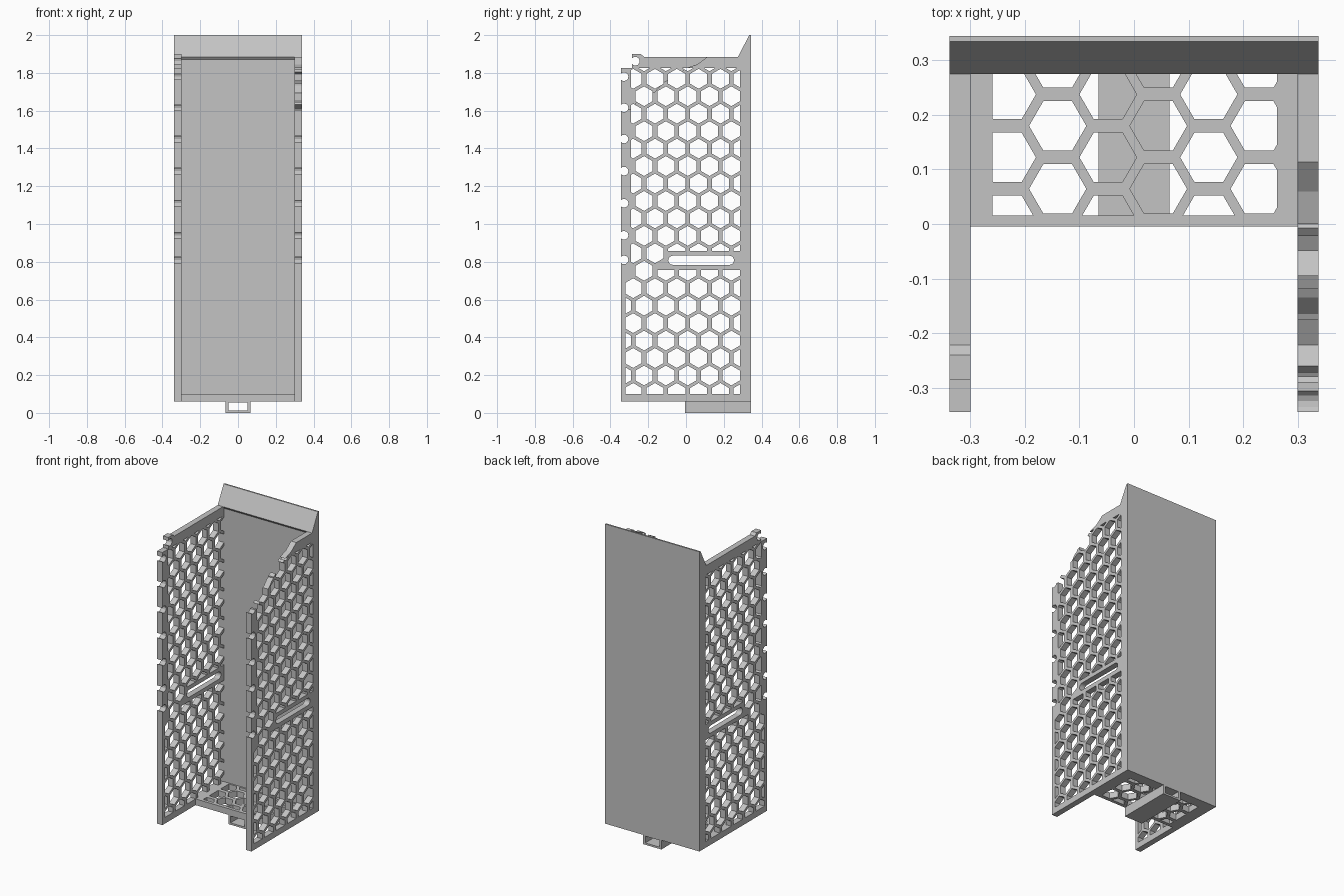
import bpy, bmesh, math
from mathutils import Matrix, Vector

old = bpy.data.objects.get("Cube")
if old:
    bpy.data.objects.remove(old, do_unlink=True)

grey = bpy.data.materials.new("plain grey")
grey.use_nodes = True
COLOUR = (0.55, 0.55, 0.55, 1)
grey.diffuse_color = COLOUR
grey.node_tree.nodes["Principled BSDF"].inputs["Base Color"].default_value = COLOUR

# local x, y, z become world y, z, x
SIDEWAYS = Matrix(((0, 0, 1), (1, 0, 0), (0, 1, 0)))


def bake(ob):
    """Turn an object with curves or modifiers into a plain mesh."""
    deps = bpy.context.evaluated_depsgraph_get()
    return bpy.data.meshes.new_from_object(ob.evaluated_get(deps))


def plate(name, loops, low, high, turn=None):
    """Flat plate from an outline and hole loops, between two depths."""
    curve = bpy.data.curves.new(name, "CURVE")
    curve.dimensions = "2D"
    curve.fill_mode = "BOTH"
    curve.extrude = (high - low) / 2
    for loop in loops:
        spline = curve.splines.new("POLY")
        spline.points.add(len(loop) - 1)
        for point, (u, v) in zip(spline.points, loop):
            point.co = (u, v, 0, 1)
        spline.use_cyclic_u = True
    temp = bpy.data.objects.new(name, curve)
    bpy.context.collection.objects.link(temp)
    mesh = bake(temp)
    bpy.data.objects.remove(temp, do_unlink=True)
    bm = bmesh.new()
    bm.from_mesh(mesh)
    bmesh.ops.remove_doubles(bm, verts=bm.verts, dist=1e-5)
    bmesh.ops.translate(bm, verts=bm.verts, vec=(0, 0, (low + high) / 2))
    if turn:
        bmesh.ops.transform(bm, verts=bm.verts, matrix=turn.to_4x4())
    bmesh.ops.recalc_face_normals(bm, faces=bm.faces)
    for face in bm.faces:
        face.smooth = False
    bm.to_mesh(mesh)
    bm.free()
    mesh.materials.clear()
    mesh.materials.append(grey)
    ob = bpy.data.objects.new(name, mesh)
    bpy.context.collection.objects.link(ob)
    return ob


def rect(u0, v0, u1, v1):
    return [(u0, v0), (u1, v0), (u1, v1), (u0, v1)]


def arc(u, v, radius, start, end, steps=10):
    angles = [math.radians(start + (end - start) * i / steps) for i in range(steps + 1)]
    return [(u + radius * math.cos(a), v + radius * math.sin(a)) for a in angles]


def clip(loop, axis, limit, sign):
    """Keep the part of a convex loop where sign * (coordinate - limit) > 0."""
    out = []
    for a, b in zip(loop, loop[1:] + loop[:1]):
        da, db = sign * (a[axis] - limit), sign * (b[axis] - limit)
        if da > 0:
            out.append(a)
        if da * db < 0:
            out.append(tuple(Vector(a).lerp(Vector(b), da / (da - db))))
    return out


def clip_rect(loop, u0, v0, u1, v1):
    for axis, limit, sign in ((0, u0, 1), (0, u1, -1), (1, v0, 1), (1, v1, -1)):
        loop = clip(loop, axis, limit, sign)
    return loop


def big_enough(loop):
    area = sum(a[0] * b[1] - a[1] * b[0] for a, b in zip(loop, loop[1:] + loop[:1]))
    return len(loop) > 2 and abs(area) > 0.0003


# Honeycomb spacing along a row, between rows, and hexagon radius
PITCH, STEP, HEX = 0.1155, 0.0924, 0.0525


def hexagon(u, v, first):
    return arc(u, v, HEX, first, first + 300, 5)


# Side panel honeycomb, kept clear of the slot surround
SLOT = (-0.115, 0.757, 0.29, 0.858)
side_holes = []
for row in range(-1, 19):
    z = 0.198 + STEP * row
    for col in range(-2, 6):
        y = -0.222 + PITCH * (col + 0.5 * (row % 2))
        left = -0.32 if z < 0.7 else -0.29
        hole = clip_rect(hexagon(y, z, 30), left, 0.1, 0.285, 1.825)
        if y < SLOT[0] - 0.02:
            hole = clip(hole, 0, SLOT[0], -1) if abs(z - 0.81) < 0.1 else hole
        elif z < 0.81:
            hole = clip(hole, 1, SLOT[1], -1)
        else:
            hole = clip(hole, 1, SLOT[3], 1)
        if big_enough(hole):
            side_holes.append(hole)
side_holes.append(arc(0.23, 0.808, 0.024, -90, 90) + arc(-0.07, 0.808, 0.024, 90, 270))

# Side panel outline: notched front edge, hook at the top
outline = [(0.32, 0.06), (-0.345, 0.06)]
for z in (0.81, 0.94, 1.11, 1.28, 1.45, 1.615, 1.78):
    outline += arc(-0.328, z, 0.023, -138, 138)
outline += [(-0.345, 1.825), (-0.285, 1.825), (-0.285, 1.842)]
outline += arc(-0.268, 1.862, 0.023, -138, 138)
outline += [(-0.285, 1.9), (-0.24, 1.9), (-0.222, 1.885), (0.32, 1.885)]

plate("right_side_panel", [outline] + side_holes, -0.338, -0.3, SIDEWAYS)
left_panel = plate("left_side_panel", [outline] + side_holes, 0.3, 0.338, SIDEWAYS)

# Ragged break across the top front corner of the left panel
ragged = [(-0.5, 1.61), (-0.29, 1.61), (-0.25, 1.66), (-0.165, 1.7), (-0.12, 1.75),
          (-0.04, 1.79), (0, 1.825), (0.06, 1.845), (0.12, 1.89),
          (0.12, 2.1), (-0.5, 2.1)]
cutter = plate("break_cutter", [ragged], 0.2, 0.45, SIDEWAYS)
cutter.hide_render = True
cut = left_panel.modifiers.new("break", "BOOLEAN")
cut.operation = "DIFFERENCE"
cut.solver = "EXACT"
cut.object = cutter
broken = bake(left_panel)
left_panel.modifiers.clear()
left_panel.data = broken
bpy.data.objects.remove(cutter, do_unlink=True)

# Back wall with a sloped lip on top
back = [(0.287, 0.06), (0.345, 0.06), (0.345, 2), (0.335, 2), (0.275, 1.885),
        (0.287, 1.87)]
plate("back_wall", [back], -0.338, 0.338, SIDEWAYS)

# Floor with honeycomb window
floor_holes = []
for col in range(-2, 6):
    for row in range(-3, 4):
        x = -0.14 + STEP * col
        y = 0.18 + PITCH * (row + 0.5 * (col % 2))
        hole = clip_rect(hexagon(x, y, 0), -0.26, 0.016, 0.262, 0.277)
        if big_enough(hole):
            floor_holes.append(hole)
plate("floor", [rect(-0.301, -0.005, 0.301, 0.3)] + floor_holes, 0.06, 0.1)

# Square mounting tube under the floor, lying along y
tube = plate("mounting_tube", [rect(-0.065, 0, 0.065, 0.062),
                               rect(-0.05, 0.012, 0.05, 0.056)], -0.345, 0.005)
tube.data.transform(Matrix.Rotation(math.pi / 2, 4, "X"))
